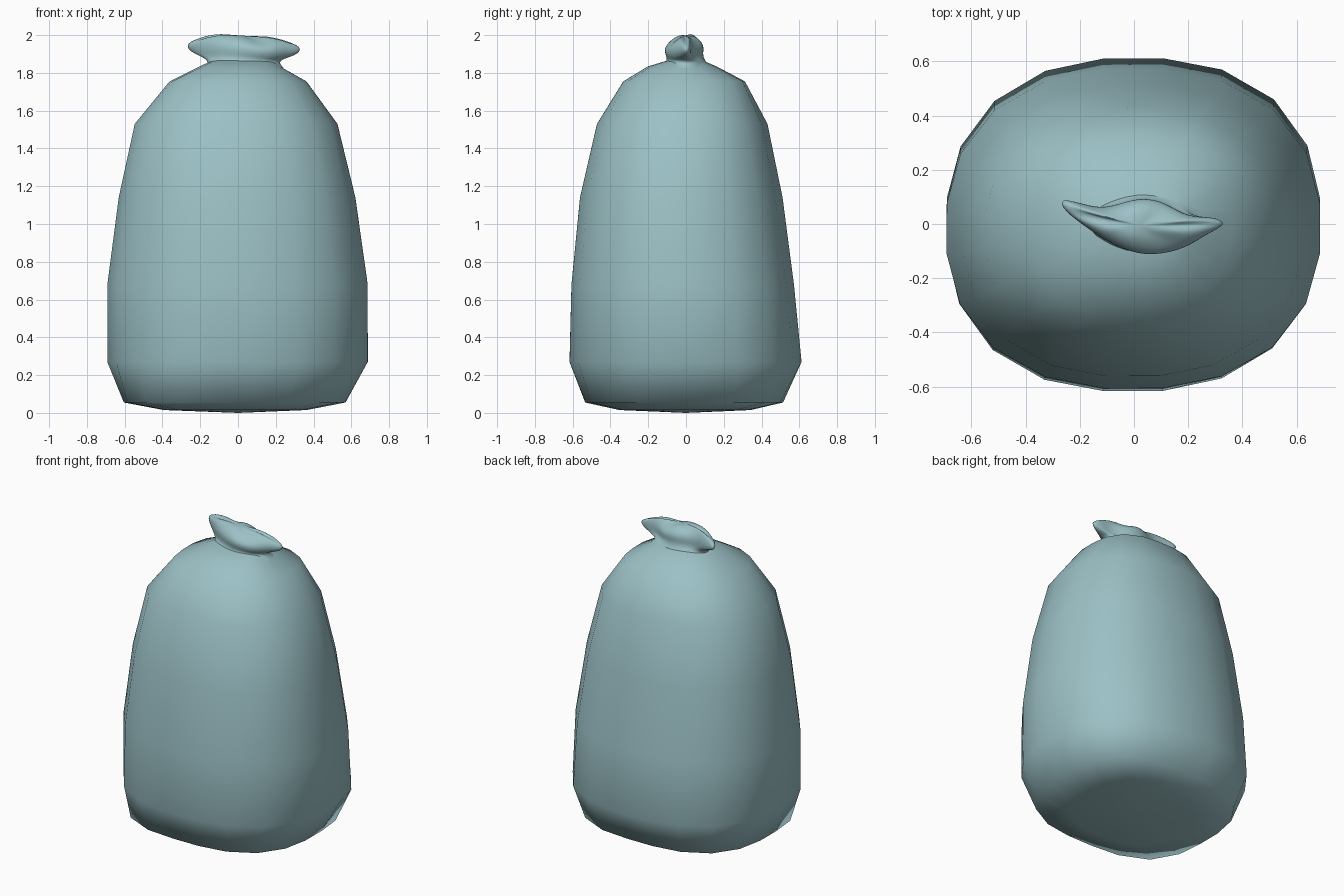
import bpy, bmesh
from math import sin, cos, pi

if "Cube" in bpy.data.objects:
    bpy.data.objects.remove(bpy.data.objects["Cube"])

SIDES = 20

cloth = bpy.data.materials.new("cloth")
cloth.diffuse_color = (0.33, 0.53, 0.56, 1)
cloth.use_nodes = True
cloth.node_tree.nodes["Principled BSDF"].inputs["Base Color"].default_value = cloth.diffuse_color


def ring(x0, x1, y0, y1, z, sharp, soft):
    """Rounded-square section; back-right/front-left corners use 'sharp', the others 'soft'."""
    cx, cy, rx, ry = (x0 + x1) / 2, (y0 + y1) / 2, (x1 - x0) / 2, (y1 - y0) / 2
    pts = []
    for i in range(SIDES):
        a = 2 * pi * (i + 0.5) / SIDES
        c, s = cos(a), sin(a)
        n = sharp if c * s > 0 else soft
        r = (abs(c) ** n + abs(s) ** n) ** (-1 / n) * 1.008
        pts.append((cx + rx * r * c, cy + ry * r * s, z))
    return pts


def loft(name, rings, bottom=None, top=None, subdiv=0):
    """Skin rings together, closing the ends with a fan to a centre point."""
    bm = bmesh.new()
    rows = [[bm.verts.new(p) for p in r] for r in rings]
    n = len(rows[0])
    for a, b in zip(rows, rows[1:]):
        for i in range(n):
            j = (i + 1) % n
            bm.faces.new((a[i], a[j], b[j], b[i]))
    for row, centre in ((rows[0], bottom), (rows[-1], top)):
        if centre:
            c = bm.verts.new(centre)
            for i in range(n):
                bm.faces.new((row[i], row[(i + 1) % n], c))
    bmesh.ops.recalc_face_normals(bm, faces=bm.faces)
    mesh = bpy.data.meshes.new(name)
    bm.to_mesh(mesh)
    bm.free()
    mesh.materials.append(cloth)
    obj = bpy.data.objects.new(name, mesh)
    bpy.context.collection.objects.link(obj)
    for p in mesh.polygons:
        p.use_smooth = True
    if subdiv:
        m = obj.modifiers.new("Smooth", 'SUBSURF')
        m.levels = m.render_levels = subdiv
    return obj


# Filled sack body: x min, x max, y min, y max, z, corner squareness (two pairs)
body = [
    (-0.39, 0.36, -0.35, 0.34, 0.015, 2.7, 2.4),
    (-0.60, 0.565, -0.53, 0.51, 0.055, 3.3, 2.6),
    (-0.69, 0.685, -0.615, 0.61, 0.27, 2.4, 2.3),
    (-0.69, 0.685, -0.605, 0.57, 0.68, 2.35, 2.3),
    (-0.63, 0.62, -0.56, 0.51, 1.14, 2.35, 2.3),
    (-0.545, 0.525, -0.47, 0.43, 1.53, 2.4, 2.3),
    (-0.36, 0.36, -0.33, 0.31, 1.755, 3.0, 2.4),
    (-0.20, 0.22, -0.20, 0.16, 1.835, 2.4, 2.1),
    (-0.14, 0.19, -0.10, 0.09, 1.865, 2.0, 2.0),
]
loft("sack_body", [ring(*r) for r in body], bottom=(0, 0, 0), top=(0.03, 0, 1.87))

# Gathered cloth above the tie: outline x, y with lower and upper rim heights
ruffle = [
    (0.355, 0.00, 1.90, 1.945), (0.30, 0.03, 1.89, 1.98), (0.20, 0.025, 1.885, 1.995),
    (0.12, 0.085, 1.90, 1.965), (0.03, 0.105, 1.91, 2.00), (-0.05, 0.08, 1.90, 1.98),
    (-0.12, 0.06, 1.90, 2.005), (-0.20, 0.08, 1.90, 2.01), (-0.28, 0.105, 1.92, 1.975),
    (-0.265, 0.055, 1.905, 1.97), (-0.17, -0.02, 1.89, 2.005), (-0.10, -0.07, 1.90, 1.995),
    (0.02, -0.125, 1.90, 1.99), (0.13, -0.115, 1.89, 1.955), (0.21, -0.085, 1.88, 1.98),
    (0.27, -0.04, 1.885, 1.985),
]
N = len(ruffle)
neck = [[(0.03 + w * cos(2 * pi * i / N), h * sin(2 * pi * i / N), z) for i in range(N)]
        for w, h, z in ((0.22, 0.14, 1.825), (0.175, 0.10, 1.865))]
under = [(x * 0.92, y * 0.9, lo - 0.005) for x, y, lo, hi in ruffle]
rim = [(x * 1.03, y, (lo + hi) / 2) for x, y, lo, hi in ruffle]
upper = [(x * 0.88, y * 0.55, hi + 0.004) for x, y, lo, hi in ruffle]
loft("tied_top", neck + [under, rim, upper], top=(0.02, -0.01, 2.0), subdiv=2)
